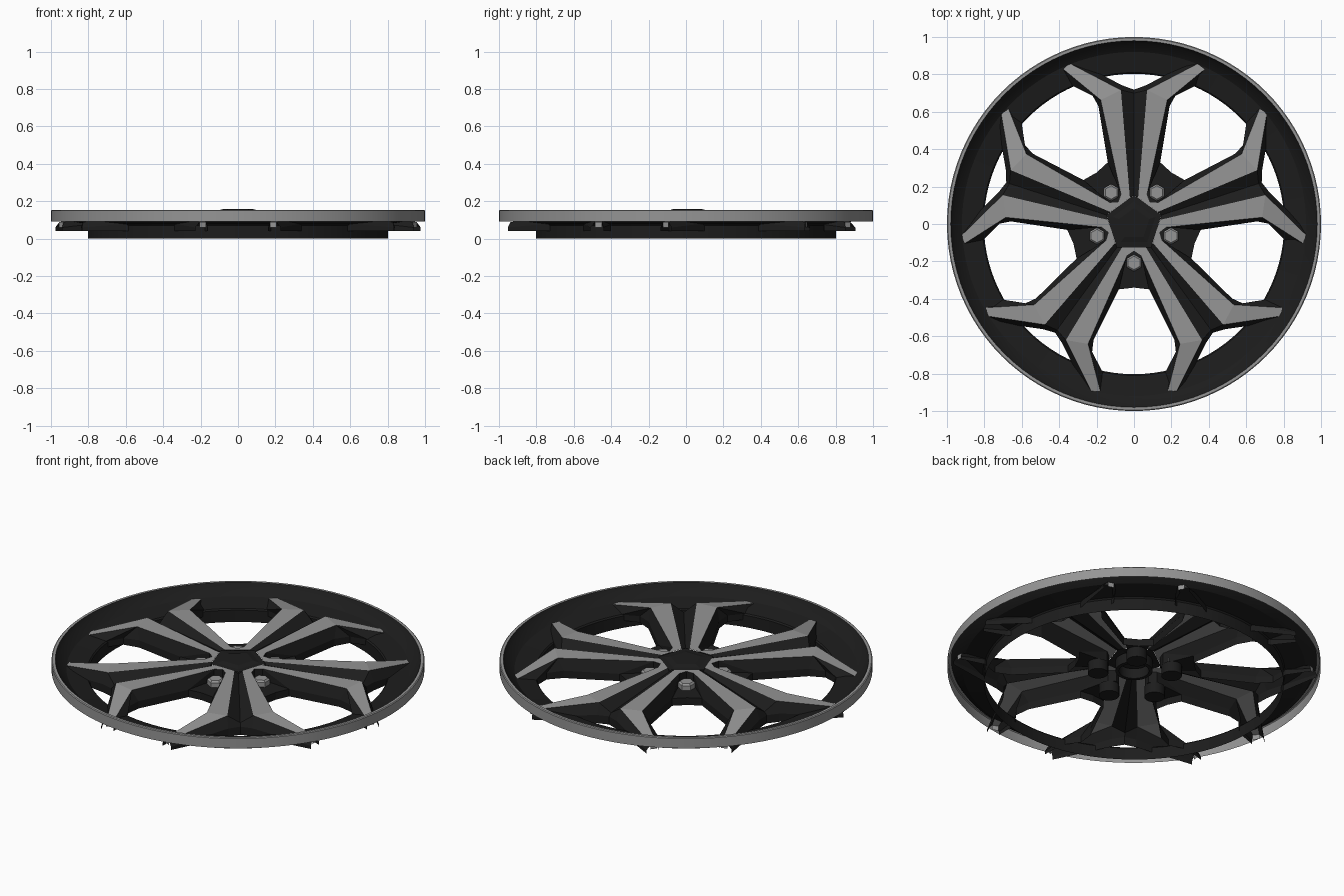
import bpy, bmesh
from math import sin, cos, pi, radians

if "Cube" in bpy.data.objects:
    bpy.data.objects.remove(bpy.data.objects["Cube"])


def material(name, v):
    m = bpy.data.materials.new(name)
    m.diffuse_color = (v, v, v, 1)
    m.use_nodes = True
    m.node_tree.nodes["Principled BSDF"].inputs["Base Color"].default_value = m.diffuse_color
    return m


DARK = material("dark_paint", 0.012)
GREY = material("machined_grey", 0.3)


def finish(name, bm, mat, smooth=False, orient=True):
    bmesh.ops.remove_doubles(bm, verts=bm.verts, dist=0.0005)
    if orient:
        bmesh.ops.recalc_face_normals(bm, faces=bm.faces)
        if sum(f.normal.z * f.calc_area() for f in bm.faces) < 0:
            bmesh.ops.reverse_faces(bm, faces=bm.faces)
    me = bpy.data.meshes.new(name)
    bm.to_mesh(me)
    bm.free()
    ob = bpy.data.objects.new(name, me)
    bpy.context.collection.objects.link(ob)
    me.materials.append(mat)
    if smooth:
        bpy.context.view_layer.objects.active = ob
        ob.select_set(True)
        bpy.ops.object.shade_smooth_by_angle(angle=radians(25))
        ob.select_set(False)
    return ob


def revolve(name, profile, mat, n=96):
    bm = bmesh.new()
    rings = [[bm.verts.new((r * cos(2 * pi * i / n), r * sin(2 * pi * i / n), z))
              for i in range(n)] for r, z in profile]
    for a, b in zip(rings, rings[1:]):
        for i in range(n):
            j = (i + 1) % n
            bm.faces.new((a[i], a[j], b[j], b[i]))
    return finish(name, bm, mat, True)


def star(name, faces, mat):
    """Mirror half-spoke faces about the spoke axis and repeat five times."""
    bm = bmesh.new()
    for k in range(5):
        c, s = cos(k * 2 * pi / 5), sin(k * 2 * pi / 5)
        for m in (1, -1):
            for f in faces:
                vs = [bm.verts.new((m * x * c - y * s, m * x * s + y * c, z)) for x, y, z in f]
                bm.faces.new(vs if m == 1 else vs[::-1])
    return finish(name, bm, mat)


def low(p, z):
    return (p[0], p[1], z)


def mid(d, z):
    # point on the line between two neighbouring spokes
    return (d * cos(radians(54)), d * sin(radians(54)), z)


def prism(bm, x, y, loops, n, rot=0.0):
    """Stacked n-gon loops (radius, z) with the last one capped."""
    rings = [[bm.verts.new((x + r * cos(rot + 2 * pi * i / n), y + r * sin(rot + 2 * pi * i / n), z))
              for i in range(n)] for r, z in loops]
    for a, b in zip(rings, rings[1:]):
        for i in range(n):
            j = (i + 1) % n
            bm.faces.new((a[i], a[j], b[j], b[i]))
    bm.faces.new(rings[-1])


# Rim: grey outer lip and dark dish with barrel
revolve("outer_lip", [(1.0, .093), (1.0, .15), (.995, .154), (.98, .154)], GREY)
revolve("rim_dish", [(.98, .154), (.965, .13), (.92, .097), (.81, .078), (.803, .07), (.803, 0)], DARK)

# Half-spoke key points (x across the spoke, y outward)
I0, I1, I3 = (.022, .14, .15), (.07, .716, .154), (.385, .88, .088)
O0, O1, O3 = (.07, .16, .15), (.178, .663, .15), (.405, .85, .088)
M_IN, M_OUT = mid(.125, .15), mid(.145, .15)
V = mid(.34, .085)
W = [V, (.14, .33, .085), (.19, .63, .085), (.235, .71, .08), (.335, .742, .075), (.42, .852, .06)]
G0, G1 = (0, .155, .14), (0, .70, .105)
E = [(0, .718, .09), (.065, .742, .09), (.375, .905, .06)]

# Machined strips on the spokes
star("spoke_strips", [
    (M_IN, M_OUT, O0, I0), (I0, O0, O1, I1), (I1, O1, O3, I3),
    (I3, O3, low(O3, .06), low(I3, .06)),
], GREY)

# Dark spoke bodies: central groove, flanks, nut pocket and window walls
body = [
    (G0, I0, I1, G1), (G1, I1, E[1], E[0]), (I1, I3, E[2], E[1]),
    (O0, W[1], W[2], O1), (O1, W[2], W[3]), (O1, W[3], W[4]), (O1, W[4], W[5], O3),
    (low(M_OUT, .085), V, W[1], low(O0, .085)),
    (M_OUT, low(M_OUT, .085), low(O0, .085), O0),
    (O0, low(O0, .085), W[1]),
]
for edge in (W, E):
    for a, b in zip(edge, edge[1:]):
        body.append((a, b, low(b, .042), low(a, .042)))
star("spoke_bodies", body, DARK)

# Five-sided centre cap with bevelled edge, and the boss under it
bm = bmesh.new()
prism(bm, 0, 0, [(.155, .148), (.12, .15), (.085, .158)], 5, pi / 2)
finish("centre_cap", bm, DARK)
revolve("centre_boss", [(.1, .145), (.1, .085), (.08, .085), (.08, .145)], DARK, 32)

# Wheel nuts and the sleeves behind them
nuts, sleeves = bmesh.new(), bmesh.new()
for k in range(5):
    a = -pi / 2 + k * 2 * pi / 5
    x, y = .208 * cos(a), .208 * sin(a)
    prism(nuts, x, y, [(.046, .08), (.046, .112), (.036, .122)], 6, pi / 6)
    prism(sleeves, x, y, [(.055, .085), (.055, .025)], 20)
finish("wheel_nuts", nuts, GREY)
finish("nut_sleeves", sleeves, DARK, True)
